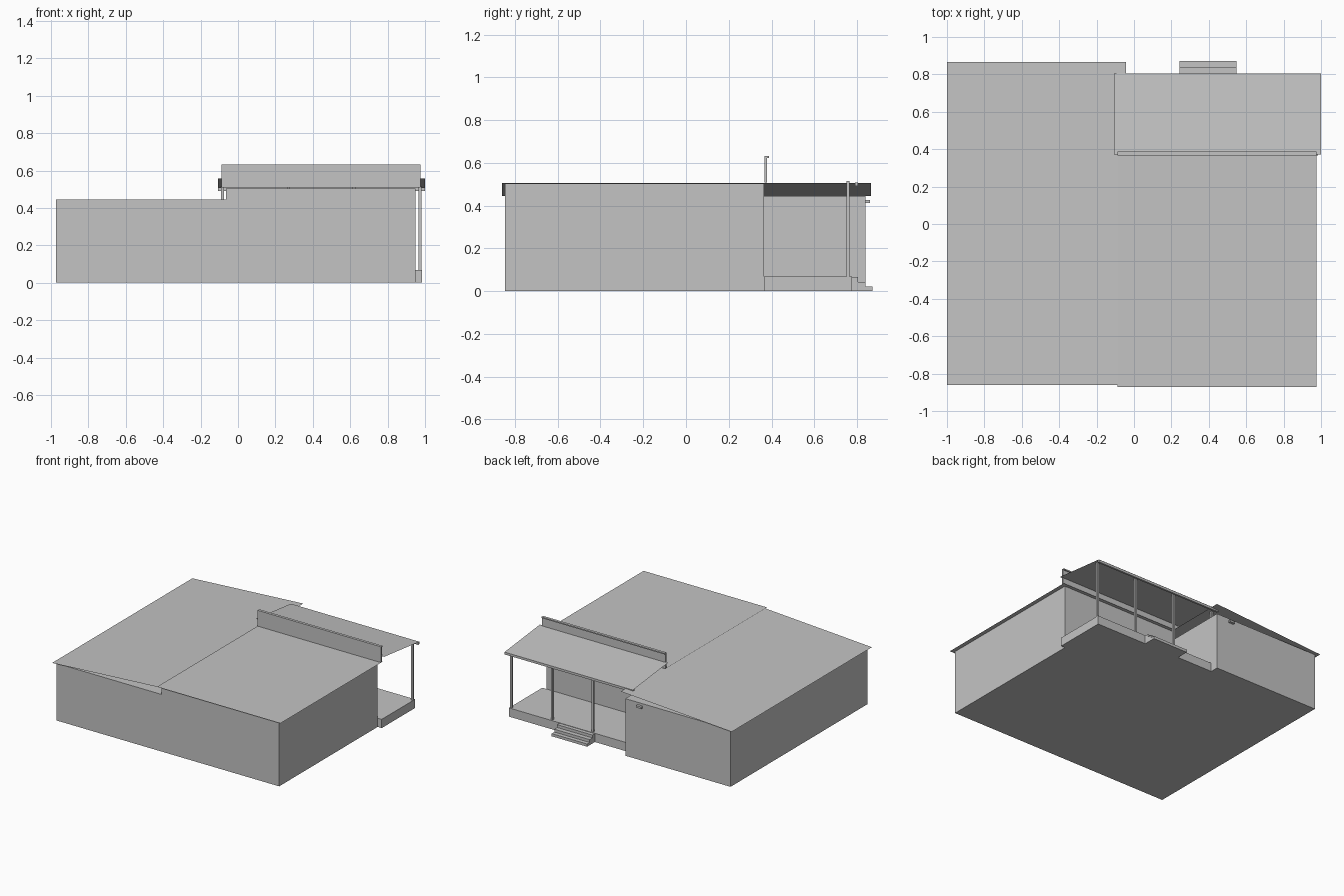
import bpy

if "Cube" in bpy.data.objects:
    bpy.data.objects.remove(bpy.data.objects["Cube"])

grey = bpy.data.materials.new("plain_grey")
grey.diffuse_color = (0.55, 0.55, 0.55, 1)
grey.use_nodes = True
grey.node_tree.nodes["Principled BSDF"].inputs["Base Color"].default_value = grey.diffuse_color


def mesh_object(name, verts, faces):
    me = bpy.data.meshes.new(name)
    me.from_pydata(verts, [], faces)
    me.materials.append(grey)
    ob = bpy.data.objects.new(name, me)
    bpy.context.collection.objects.link(ob)
    return ob


def box(name, x0, x1, y0, y1, z0, z1):
    verts = [(x, y, z) for z in (z0, z1) for x, y in ((x0, y0), (x1, y0), (x1, y1), (x0, y1))]
    faces = [(3, 2, 1, 0), (4, 5, 6, 7)]
    faces += [(i, (i + 1) % 4, (i + 1) % 4 + 4, i + 4) for i in range(4)]
    return mesh_object(name, verts, faces)


def sheet(name, x0, x1, y0, y1, height):
    # thin roof sheet, height(x, y) gives the slope
    verts = [(x, y, height(x, y)) for x, y in ((x0, y0), (x1, y0), (x1, y1), (x0, y1))]
    return mesh_object(name, verts, [(0, 1, 2, 3)])


# House walls: low left wing and taller main block
box("left_wing_walls", -0.972, -0.065, -0.847, 0.84, 0, 0.445)
box("main_block_walls", -0.065, 0.948, -0.847, 0.366, 0, 0.504)

# Roofs: left one rises to the right, main one is flat, porch one falls to the back
sheet("left_roof", -1.0, -0.043, -0.861, 0.866, lambda x, y: 0.446 + 0.059 * (x + 1) / 0.957)
sheet("main_roof", -0.088, 0.976, -0.872, 0.387, lambda x, y: 0.508)
sheet("porch_roof", -0.107, 1.0, 0.371, 0.805, lambda x, y: 0.558 - 0.048 * (y - 0.371) / 0.434)
box("porch_fascia", -0.107, 1.0, 0.79, 0.805, 0.491, 0.509)

# Parapet with cap strip
box("parapet", -0.088, 0.976, 0.367, 0.379, 0.508, 0.622)
box("parapet_cap", -0.088, 0.976, 0.367, 0.388, 0.622, 0.631)

# Porch floor and posts
box("porch_floor", -0.065, 0.983, 0.366, 0.776, 0, 0.068)
for i in range(4):
    x = 0.973 - i * 0.352
    box("porch_post", x - 0.008, x + 0.008, 0.751, 0.766, 0.068, 0.514)

# Steps
for y1, z1 in ((0.805, 0.065), (0.84, 0.043), (0.872, 0.021)):
    box("porch_step", 0.242, 0.547, 0.776, y1, 0, z1)

# Wall lamp on the back of the left wing
box("wall_lamp", -0.215, -0.17, 0.84, 0.86, 0.412, 0.427)
